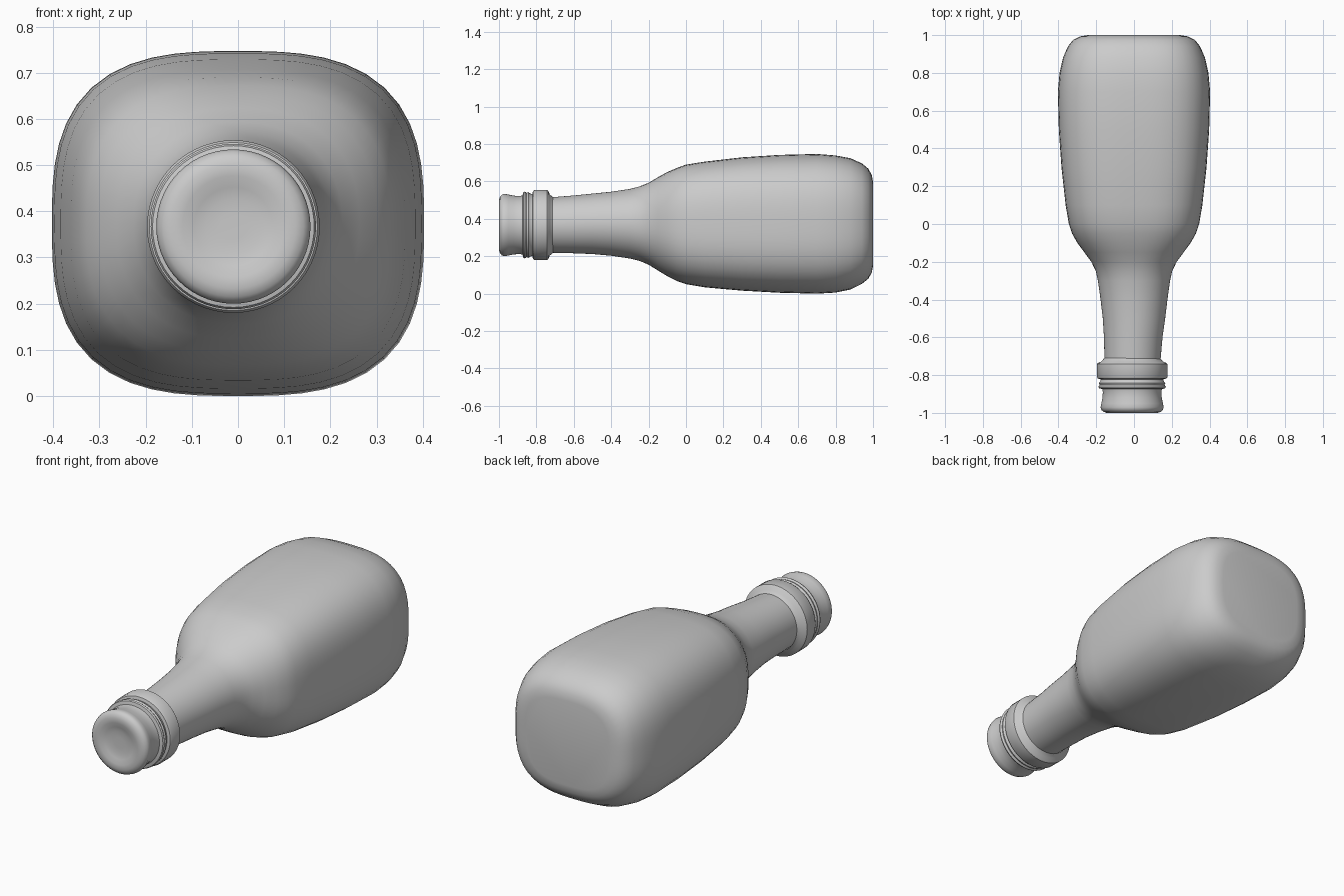
import bpy, bmesh, math
from math import cos, sin, pi

SEG = 56


def section(bm, y, cx, hx, z0, z1, n):
    """Ring of vertices: superellipse across x/z at depth y."""
    cz, hz = (z0 + z1) / 2, (z1 - z0) / 2
    ring = []
    for i in range(SEG):
        a = 2 * pi * i / SEG
        c, s = cos(a), sin(a)
        r = (abs(c) ** n + abs(s) ** n) ** (-1 / n)
        ring.append(bm.verts.new((cx + hx * r * c, y, cz + hz * r * s)))
    return ring


def loft(name, stations, cap=False, angle=35):
    bm = bmesh.new()
    rings = [section(bm, *s) for s in stations]
    for a, b in zip(rings, rings[1:]):
        for i in range(SEG):
            j = (i + 1) % SEG
            bm.faces.new((a[i], a[j], b[j], b[i]))
    if cap:
        bm.faces.new(rings[-1])
    bmesh.ops.recalc_face_normals(bm, faces=bm.faces)
    me = bpy.data.meshes.new(name)
    bm.to_mesh(me)
    bm.free()
    ob = bpy.data.objects.new(name, me)
    bpy.context.collection.objects.link(ob)
    bpy.ops.object.select_all(action='DESELECT')
    bpy.context.view_layer.objects.active = ob
    ob.select_set(True)
    bpy.ops.object.shade_smooth_by_angle(angle=math.radians(angle))
    return ob


def turned(profile, cx=-0.01, cz=0.367):
    """Round stations from (y, radius) pairs."""
    return [(y, cx, r, cz - r, cz + r, 2) for y, r in profile]


# Squared body with round neck, neck end to base: y, cx, half width, z low, z high, squareness
loft("bottle_body", [
    (-0.725, -0.008, 0.148, 0.219, 0.515, 2), (-0.60, -0.004, 0.155, 0.216, 0.525, 2),
    (-0.50, 0, 0.165, 0.212, 0.535, 2), (-0.40, 0, 0.177, 0.203, 0.545, 2),
    (-0.30, 0, 0.191, 0.188, 0.560, 2.05), (-0.25, 0, 0.202, 0.176, 0.573, 2.1),
    (-0.20, 0, 0.226, 0.155, 0.593, 2.2), (-0.15, 0, 0.263, 0.124, 0.623, 2.35),
    (-0.10, 0, 0.300, 0.094, 0.650, 2.5), (-0.05, 0, 0.328, 0.068, 0.672, 2.65),
    (0.0, 0, 0.345, 0.051, 0.690, 2.75), (0.10, 0, 0.362, 0.034, 0.706, 2.85),
    (0.30, 0, 0.384, 0.016, 0.729, 2.9), (0.50, 0, 0.398, 0.005, 0.742, 2.9),
    (0.70, 0, 0.403, 0.0, 0.747, 2.9), (0.80, 0, 0.394, 0.006, 0.739, 2.9),
    (0.88, 0, 0.376, 0.022, 0.724, 2.9), (0.94, 0, 0.350, 0.052, 0.697, 2.9),
    (0.975, 0, 0.322, 0.080, 0.668, 2.9), (0.993, 0, 0.285, 0.112, 0.635, 3),
    (1.0, 0, 0.245, 0.148, 0.598, 3)], cap=True)

# Wide collar on the neck
loft("neck_collar", turned([
    (-0.71, 0.148), (-0.728, 0.163), (-0.736, 0.182), (-0.742, 0.187),
    (-0.81, 0.187), (-0.818, 0.182), (-0.822, 0.166)]))

# Thin bead between collar and cap
loft("neck_bead", turned([
    (-0.822, 0.166), (-0.833, 0.168), (-0.842, 0.176), (-0.852, 0.172),
    (-0.862, 0.179), (-0.870, 0.175), (-0.874, 0.158)]))

# Cap with a flared lip and shallow dished top
loft("bottle_cap", turned([
    (-0.874, 0.158), (-0.89, 0.155), (-0.92, 0.157), (-0.95, 0.163),
    (-0.970, 0.167), (-0.984, 0.163), (-0.994, 0.152), (-1.0, 0.135),
    (-0.999, 0.11), (-0.991, 0.085), (-0.986, 0.06), (-0.985, 0.03)]), cap=True)
